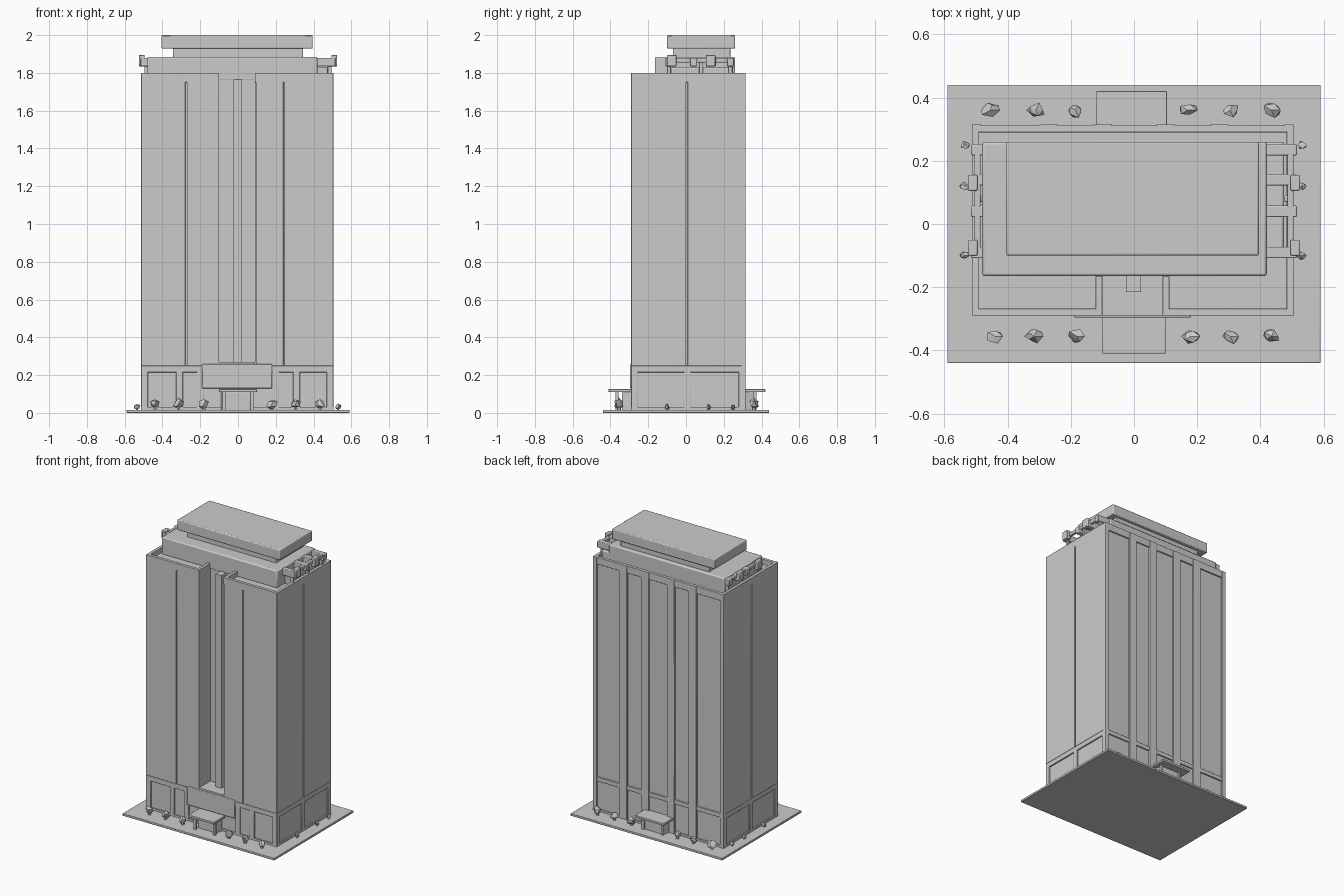
import bpy, bmesh, random
from mathutils import Vector

if "Cube" in bpy.data.objects:
    bpy.data.objects.remove(bpy.data.objects["Cube"])

random.seed(4)


def finish(bm, name, bevel=0.0):
    bmesh.ops.recalc_face_normals(bm, faces=bm.faces)
    me = bpy.data.meshes.new(name)
    bm.to_mesh(me)
    bm.free()
    ob = bpy.data.objects.new(name, me)
    bpy.context.collection.objects.link(ob)
    if bevel:
        m = ob.modifiers.new("soft_edges", 'BEVEL')
        m.width = bevel
        m.segments = 2
    bpy.ops.object.select_all(action='DESELECT')
    ob.select_set(True)
    bpy.context.view_layer.objects.active = ob
    bpy.ops.object.shade_smooth_by_angle(angle=0.6)
    return ob


def boxes(name, items, bevel=0.0):
    """Each item: x0, x1, y0, y1, z0, z1."""
    bm = bmesh.new()
    for x0, x1, y0, y1, z0, z1 in items:
        vs = bmesh.ops.create_cube(bm, size=1)['verts']
        for v in vs:
            v.co = Vector((x0 + (v.co.x + .5) * (x1 - x0),
                           y0 + (v.co.y + .5) * (y1 - y0),
                           z0 + (v.co.z + .5) * (z1 - z0)))
    return finish(bm, name, bevel)


def prism(name, pts, z0, z1, bevel=0.0):
    bm = bmesh.new()
    f = bm.faces.new([bm.verts.new((x, y, z0)) for x, y in pts])
    ext = bmesh.ops.extrude_face_region(bm, geom=[f])['geom']
    for v in ext:
        if isinstance(v, bmesh.types.BMVert):
            v.co.z = z1
    return finish(bm, name, bevel)


L, R, F, B = -0.513, 0.505, -0.29, 0.312
T = 0.009  # facade panel thickness

# Ground slab
boxes("base_slab", [(-.59, .59, -.44, .44, 0, .016)], .003)

# Podium core and notched tower core with the tall front slot
boxes("podium_core", [(L + T, R - T, F + T, B - T, .01, .265)])
prism("tower_core", [(L + T, F + T), (-.10, F + T), (-.10, -.165), (-.025, -.165),
                     (-.025, -.215), (.022, -.215), (.022, -.165), (.09, -.165),
                     (.09, F + T), (R - T, F + T), (R - T, B - T), (L + T, B - T)],
      .25, 1.765)
boxes("slot_sill", [(-.10, .09, F, -.165, .235, .27)])

# Facade panels divided by narrow grooves
g = .004
panels = []
for a, b in [(L, -.275), (-.275, -.10), (.09, .24), (.24, R)]:
    panels.append((a + (g if a > L else 0), b - (g if b < -.15 else 0), F, F + T + .002, .25, 1.80))
for y0, y1 in [(F, .005), (.005, B)]:
    a, b = (y0, y1 - g) if y0 == F else (y0 + g, y1)
    for x0, x1 in [(L, L + T + .002), (R - T - .002, R)]:
        panels.append((x0, x1, a, b, .25, 1.80))
boxes("facade_panels", panels, .002)

# Back wall: projecting piers between shallow window bays
piers = [(L, L + .03), (R - .03, R)]
piers += [(x - .03, x + .03) for x in (-.27, -.10, .10, .27)]
boxes("back_piers", [(a, b, B - .02, B + .003, .01, 1.80) for a, b in piers], .002)
boxes("back_bands", [(L, R, B - .02, B, .225, .255), (L, R, B - .02, B, 1.75, 1.80)], .002)

# Roof parapet, open at the slot
w = .022
boxes("roof_parapet", [(L, L + w, F, B, 1.75, 1.80), (R - w, R, F, B, 1.75, 1.80),
                       (L, R, B - w, B, 1.75, 1.80), (L, -.10, F, F + w, 1.75, 1.80),
                       (.09, R, F, F + w, 1.75, 1.80),
                       (-.122, -.10, F, -.165, 1.75, 1.80),
                       (.09, .112, F, -.165, 1.75, 1.80)], .002)

# Ground floor piers and beam framing the recessed windows
ground = [(a - .018, a + .018, F, F + .02, .01, .25) for a in (-.495, -.31, -.20, .20, .31, .487)]
ground += [(L, R, F, F + .02, .215, .25)]
for x0, x1 in [(L, L + .02), (R - .02, R)]:
    ground.append((x0, x1, F, B, .215, .25))
    ground += [(x0, x1, y - .017, y + .017, .01, .25) for y in (F + .017, .008, B - .017)]
boxes("ground_floor_frame", ground, .003)
boxes("plinth", [(L, R, F, B, .01, .03)])

# Entrances front and back: portal, canopy, vestibule
boxes("front_portal", [(-.19, .18, F - .006, F + .02, .13, .258)], .004)
boxes("entrance_canopies", [(-.10, .10, -.41, F + .01, .110, .126),
                            (-.12, .105, B - .01, .42, .110, .126)], .003)
for s, y in [(-1, F), (1, B)]:
    prism("entrance_vestibule", [(-.09, y), (-.075, y + s * .05), (.065, y + s * .05), (.08, y)],
          .012, .112, .003)
boxes("canopy_posts", [(x - .008, x + .008, y - .008, y + .008, .012, .112)
                       for x in (-.075, .075) for y in (-.365, .365)])

# Rooftop levels
boxes("penthouse", [(-.48, .42, -.165, .26, 1.76, 1.885),
                    (.40, .475, -.08, .26, 1.76, 1.83)], .008)
boxes("penthouse_neck", [(-.345, .345, -.07, .235, 1.88, 1.935)], .004)
boxes("top_slab", [(-.405, .395, -.10, .26, 1.928, 2.0)], .006)

# Side roof balconies with posts and outer rails
rails = []
for s in (-1, 1):
    def span(a, b):
        return (a, b) if s > 0 else (-b, -a)
    rails += [(*span(.40, .515), y - .018, y + .018, 1.835, 1.88) for y in (-.09, .04, .14, .235)]
    rails += [(*span(.485, .505), -.10, .25, 1.855, 1.88)]
    rails += [(*span(.495, .525), y - .025, y + .025, 1.835, 1.895) for y in (-.075, .13)]
    rails += [(*span(.475, .495), y - .01, y + .01, 1.765, 1.86) for y in (-.09, .08, .235)]
boxes("side_roof_rails", rails, .004)

# Shrubs: rough low-poly clumps along the lot edges
spots = [(x, -.355, .03) for x in (-.44, -.315, -.18, .18, .305, .435)]
spots += [(x, .36, .03) for x in (-.455, -.31, -.185, .17, .305, .435)]
spots += [(x, y, .016) for x in (-.535, .53) for y in (-.1, .12, .25)]
for x, y, r in spots:
    bm = bmesh.new()
    bmesh.ops.create_icosphere(bm, subdivisions=1, radius=r)
    for v in bm.verts:
        k = random.uniform(.65, 1.2)
        v.co = Vector((x + v.co.x * k, y + v.co.y * k * .8, .016 + r * 1.05 + v.co.z * k))
    bmesh.ops.create_cone(bm, cap_ends=True, segments=6, radius1=r * .35, radius2=r * .3, depth=.03)
    for v in list(bm.verts)[12:]:
        v.co += Vector((x, y, .027))
    finish(bm, "shrub")
